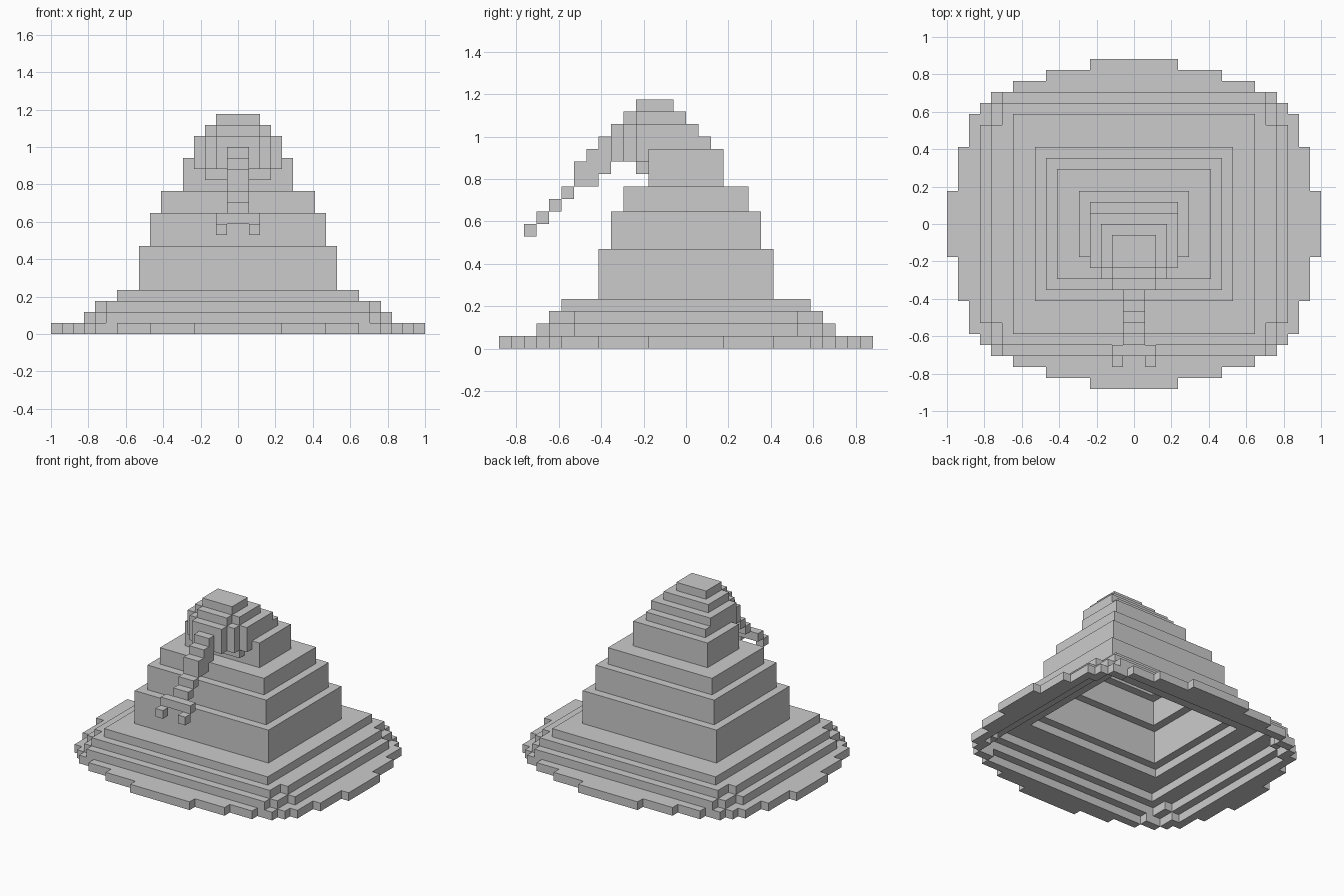
import bpy, bmesh
from itertools import product

if "Cube" in bpy.data.objects:
    bpy.data.objects.remove(bpy.data.objects["Cube"])

U = 2 / 34  # edge length of one block

# Each entry: (x0, x1, y0, y1, z0, z1) in blocks
def sym(hx, hy, z0, z1):
    return (-hx, hx, -hy, hy, z0, z1)

def cells(boxes):
    out = set()
    for x0, x1, y0, y1, z0, z1 in boxes:
        out |= set(product(range(x0, x1), range(y0, y1), range(z0, z1)))
    return out

parts = {}

# Rounded bottom coil, as a union of centred rectangles
parts["base_coil"] = cells(
    [sym(hx, hy, 0, 1) for hx, hy in
     ((4, 15), (8, 14), (11, 13), (13, 12), (14, 11), (15, 10), (16, 7), (17, 3))]
    + [sym(12, 12, 1, 2), sym(13, 11, 1, 2), sym(14, 9, 1, 2)]
    + [sym(12, 11, 2, 3), sym(13, 9, 2, 3)]
    + [sym(11, 10, 3, 4)])

# Stacked square coils
parts["upper_coils"] = cells([sym(9, 7, 4, 8), sym(8, 6, 8, 11),
                              sym(7, 5, 11, 13), sym(5, 3, 13, 16)])

# Head with a rounded front, leaning over the top coil
parts["head"] = cells([
    (-3, 3, -4, -3, 14, 15),
    (-4, 4, -4, 2, 15, 17), (-4, 4, -4, 1, 17, 18),
    (-3, 3, -5, -4, 15, 18), (-2, 2, -6, -5, 15, 18),
    (-3, 3, -4, 0, 18, 19), (-2, 2, -5, -4, 18, 19),
    (-2, 2, -4, -1, 19, 20)])

# Stepped tongue with a forked tip
parts["tongue"] = cells([
    (-1, 1, -7, -6, 14, 17), (-1, 1, -8, -7, 13, 16), (-1, 1, -9, -8, 13, 15),
    (-1, 1, -10, -9, 12, 13), (-1, 1, -11, -10, 11, 12),
    (-2, 2, -12, -11, 10, 11),
    (-2, -1, -13, -12, 9, 10), (1, 2, -13, -12, 9, 10)])

# Hollow the pile: drop blocks covered on all sides (open below)
full = set().union(*parts.values())
steps = ((1, 0, 0), (-1, 0, 0), (0, 1, 0), (0, -1, 0), (0, 0, 1), (0, 0, -1))

def enclosed(c):
    return all((c[0] + i, c[1] + j, c[2] + k) in full
               for i, j, k in steps if c[2] + k >= 0)

shell = {c for c in full if not enclosed(c)}

def build(name, block_set):
    bm = bmesh.new()
    verts = {}

    def vert(p):
        if p not in verts:
            verts[p] = bm.verts.new([v * U for v in p])
        return verts[p]

    for c in block_set & shell:
        for axis, side in product(range(3), (0, 1)):
            n = list(c)
            n[axis] += 1 if side else -1
            if tuple(n) in shell:
                continue
            a, b = (axis + 1) % 3, (axis + 2) % 3
            quad = []
            for da, db in ((0, 0), (1, 0), (1, 1), (0, 1)):
                p = list(c)
                p[axis] += side
                p[a] += da
                p[b] += db
                quad.append(vert(tuple(p)))
            bm.faces.new(quad if side else quad[::-1])
    # Merge flat areas into large faces
    bmesh.ops.dissolve_limit(bm, angle_limit=0.01, verts=bm.verts[:], edges=bm.edges[:])
    me = bpy.data.meshes.new(name)
    bm.to_mesh(me)
    bm.free()
    bpy.context.collection.objects.link(bpy.data.objects.new(name, me))

for part_name, block_set in parts.items():
    build(part_name, block_set)
